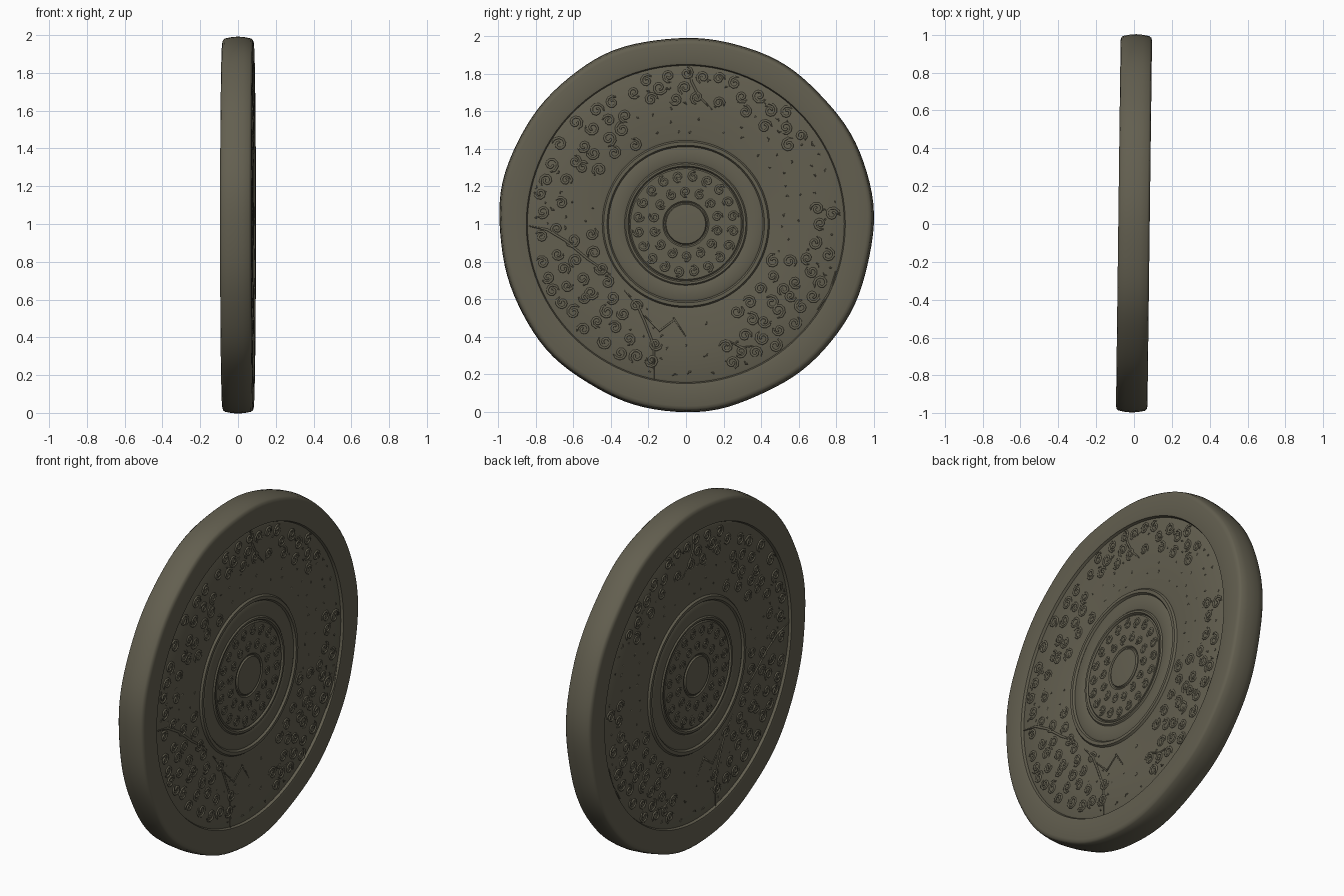
import bpy, bmesh, math, random

if "Cube" in bpy.data.objects:
    bpy.data.objects.remove(bpy.data.objects["Cube"])

random.seed(4)
TILT = -0.0125          # slight turn about the vertical axis
CZ = 1.0                # height of the disc centre

stone = bpy.data.materials.new("dark olive stone")
stone.diffuse_color = (0.125, 0.115, 0.08, 1)
stone.use_nodes = True
stone.node_tree.nodes["Principled BSDF"].inputs["Base Color"].default_value = stone.diffuse_color


def link(name, data):
    ob = bpy.data.objects.new(name, data)
    bpy.context.collection.objects.link(ob)
    ob.rotation_euler.z = TILT
    data.materials.append(stone)
    return ob


# Radius and half thickness from the centre out to the rim
FLOOR = 0.072
profile = [(0.03, 0.076), (0.095, 0.075), (0.105, 0.074), (0.11, 0.066), (0.116, 0.066),
           (0.123, FLOOR), (0.295, FLOOR), (0.302, 0.066), (0.309, 0.076), (0.32, 0.077),
           (0.327, 0.070), (0.34, 0.074), (0.40, 0.074), (0.412, 0.069), (0.42, 0.080),
           (0.438, 0.080), (0.446, 0.069), (0.46, FLOOR), (0.65, FLOOR), (0.835, 0.070),
           (0.845, 0.066), (0.851, 0.080), (0.865, 0.083), (0.965, 0.083), (0.980, 0.079),
           (0.988, 0.070), (0.995, 0.035)]


def wobble(a):
    # hand-worn unevenness of the outer edge
    return 0.004 * math.sin(3 * a + 0.6) + 0.0035 * math.sin(7 * a) + 0.002 * math.sin(13 * a + 1)


# Disc body: lathe both faces around the x axis
SEG = 112
bm = bmesh.new()
loop = [(r, h) for r, h in profile] + [(0.998, 0.0)] + [(r, -h) for r, h in reversed(profile)]
rings = []
for r, h in loop:
    ring = []
    for i in range(SEG):
        a = math.tau * i / SEG
        rr = r + (wobble(a) if r > 0.9 else 0)
        ring.append(bm.verts.new((h, rr * math.cos(a), CZ + rr * math.sin(a))))
    rings.append(ring)
for p, q in zip(rings, rings[1:]):
    for i in range(SEG):
        j = (i + 1) % SEG
        bm.faces.new((p[i], q[i], q[j], p[j]))
bm.faces.new(rings[0])
bm.faces.new(rings[-1])
bmesh.ops.recalc_face_normals(bm, faces=bm.faces)
mesh = bpy.data.meshes.new("disc_body")
bm.to_mesh(mesh)
bm.free()
body = link("disc_body", mesh)
bpy.context.view_layer.objects.active = body
body.select_set(True)
bpy.ops.object.shade_smooth_by_angle(angle=math.radians(35))


def relief(name, paths, side, bevel):
    # thin half-sunk ridges lying on one face
    cu = bpy.data.curves.new(name, "CURVE")
    cu.dimensions = "3D"
    cu.bevel_depth = bevel
    cu.bevel_resolution = 1
    for path in paths:
        s = cu.splines.new("POLY")
        s.points.add(len(path) - 1)
        n = len(path) - 1
        for k, (y, z) in enumerate(path):
            s.points[k].co = (side * (FLOOR - 0.002), y, CZ + z, 1)
            s.points[k].radius = 0.45 if k in (0, n) else 1
    return link(name, cu)


def scroll(y, z, size, start, turn, steps=13):
    # spiral opening outwards into a short tail
    pts = []
    for k in range(steps):
        t = k / (steps - 1)
        a = start + turn * t * 8.2
        r = size * (0.22 + 0.78 * t)
        pts.append((y + r * math.cos(a), z + r * math.sin(a)))
    return pts


def scatter(count, r0, r1, gap, panels):
    # evenly spaced random spots inside angular panels (degrees)
    spots = []
    for _ in range(count * 40):
        a = random.uniform(0, 360)
        r = math.sqrt(random.uniform(r0 * r0, r1 * r1))
        if not any(lo <= a <= hi for lo, hi in panels):
            continue
        y, z = r * math.cos(math.radians(a)), r * math.sin(math.radians(a))
        if all((y - u) ** 2 + (z - v) ** 2 > gap * gap for u, v in spots):
            spots.append((y, z))
        if len(spots) == count:
            break
    return spots


# Scrollwork of the outer band
outer = []
spots = scatter(110, 0.66, 0.805, 0.076, [(0, 8), (35, 258), (285, 352)])
spots += scatter(40, 0.50, 0.63, 0.078, [(120, 155), (185, 240), (300, 345)])
for y, z in spots:
    outer.append(scroll(y, z, random.uniform(0.032, 0.042),
                        random.uniform(0, 6.28), random.choice((-1, 1))))

# Scrollwork of the inner band, two mirrored rows
inner = []
for r, n, size in ((0.255, 20, 0.031), (0.172, 14, 0.029)):
    for i in range(n):
        a = math.tau * (i + 0.5) / n
        inner.append(scroll(r * math.cos(a), r * math.sin(a), size, a + 1.5,
                            1 if i % 2 else -1))

# Small chips in the plainer areas
chips = []
for y, z in scatter(90, 0.48, 0.82, 0.05, [(0, 115), (155, 185), (240, 300), (335, 360)]):
    a, s = random.uniform(0, 6.28), random.uniform(0.008, 0.018)
    chips.append([(y + s * t * math.cos(a + 0.5 * t), z + s * t * math.sin(a + 0.5 * t))
                  for t in (-1, 0, 1)])

# Stems dividing the panels
stems = [[(0.02, 0.84), (0.03, 0.76), (0.07, 0.68), (0.14, 0.61)],
         [(-0.84, -0.01), (-0.74, -0.03), (-0.64, -0.09), (-0.52, -0.19), (-0.40, -0.27)],
         [(-0.33, -0.35), (-0.26, -0.43), (-0.22, -0.52), (-0.17, -0.65), (-0.17, -0.83)],
         [(-0.24, -0.47), (-0.14, -0.57), (-0.06, -0.51), (0.0, -0.60)],
         [(0.22, -0.62), (0.30, -0.66), (0.36, -0.65)],
         [(0.80, -0.25), (0.77, -0.36), (0.70, -0.46)]]

for side, label in ((1, "right"), (-1, "left")):
    relief("outer_scrolls_" + label, outer, side, 0.007)
    relief("inner_scrolls_" + label, inner, side, 0.006)
    relief("chips_" + label, chips, side, 0.005)
    relief("stems_" + label, stems, side, 0.007)
